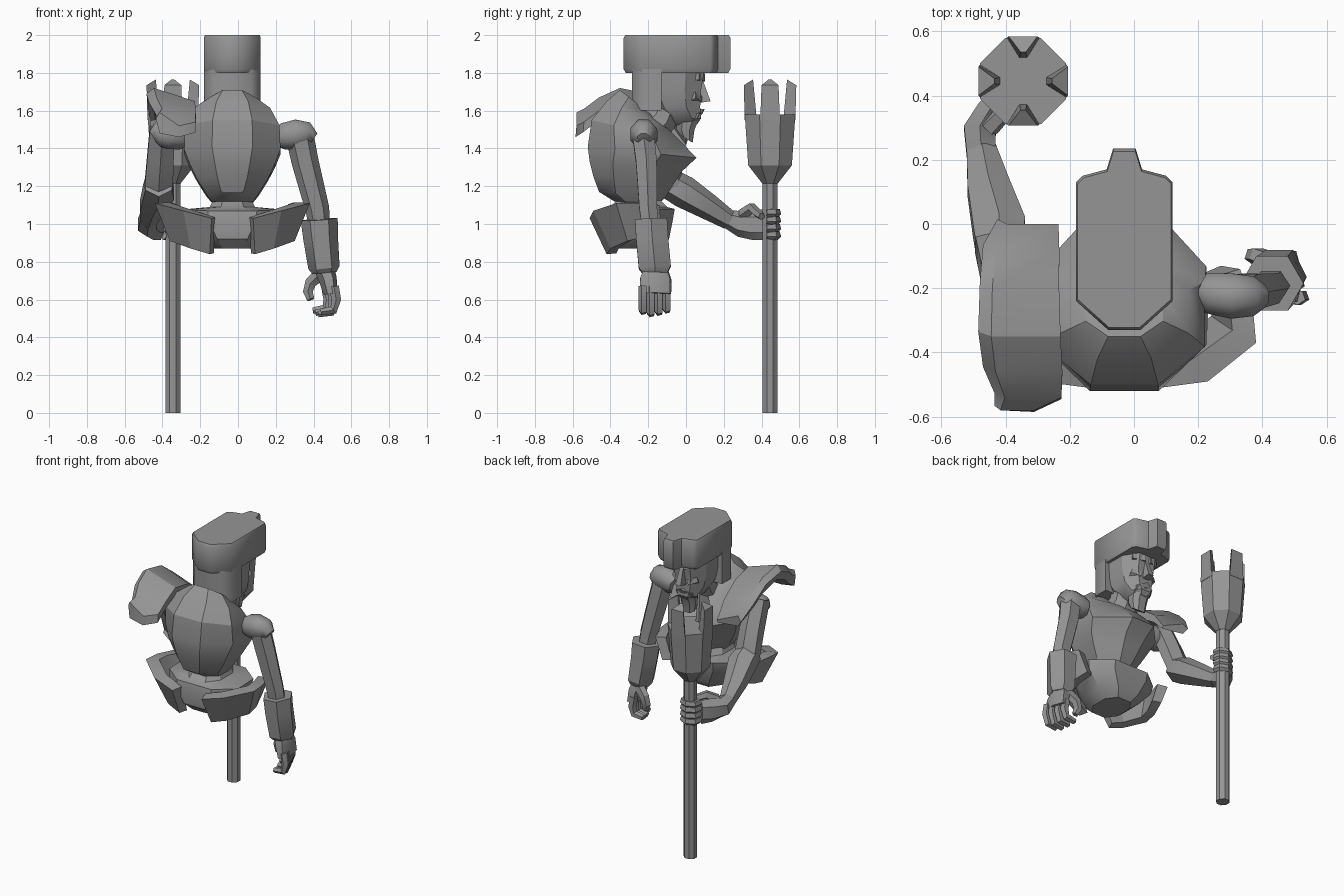
import bpy, bmesh, math
from mathutils import Vector as V

CX = -0.03  # centre line of the body
mat = bpy.data.materials.new("stone grey")
mat.diffuse_color = (0.3, 0.3, 0.3, 1)


def finish(name, bm, smooth=30):
    bmesh.ops.recalc_face_normals(bm, faces=bm.faces[:])
    me = bpy.data.meshes.new(name)
    bm.to_mesh(me)
    bm.free()
    me.materials.append(mat)
    ob = bpy.data.objects.new(name, me)
    bpy.context.collection.objects.link(ob)
    bpy.ops.object.select_all(action='DESELECT')
    ob.select_set(True)
    bpy.context.view_layer.objects.active = ob
    bpy.ops.object.shade_smooth_by_angle(angle=math.radians(smooth))
    return ob


def loft(name, rings, smooth=30):
    """Skin a list of equal-length point rings and cap both ends."""
    bm = bmesh.new()
    vs = [[bm.verts.new(p) for p in r] for r in rings]
    n = len(vs[0])
    for a, b in zip(vs, vs[1:]):
        for i in range(n):
            j = (i + 1) % n
            bm.faces.new((a[i], a[j], b[j], b[i]))
    bm.faces.new(vs[0])
    bm.faces.new(vs[-1])
    return finish(name, bm, smooth)


OCT = [(1, -.45), (1, .45), (.5, 1), (-.5, 1), (-1, .45), (-1, -.45), (-.5, -1), (.5, -1)]
CHEST = [(1, -.5), (1, .35), (.33, 1), (-.33, 1), (-1, .35), (-1, -.5), (-.42, -1), (.42, -1)]


def slab(hw, yb, zb, yf, zf, shape=OCT):
    """Eight-sided ring, tilted from its back edge to its front edge."""
    return [(CX + u * hw, yb + (yf - yb) * (v + 1) / 2, zb + (zf - zb) * (v + 1) / 2) for u, v in shape]


def tube(name, path, sizes, n=6, side=(1, 0, 0), smooth=30):
    """Sweep an n-gon along a path; sizes are (half width along side, half depth)."""
    pts = [V(p) for p in path]
    rings = []
    for i, p in enumerate(pts):
        t = (pts[min(i + 1, len(pts) - 1)] - pts[max(i - 1, 0)]).normalized()
        s = V(side)
        s = (s - t * s.dot(t)).normalized()
        w = t.cross(s)
        k = 1 / math.cos(math.pi / n)
        rings.append([p + s * (sizes[i][0] * k * math.cos(a)) + w * (sizes[i][1] * k * math.sin(a))
                      for a in [math.tau * (q + .5) / n for q in range(n)]])
    return loft(name, rings, smooth)


# torso with a jutting chest
loft("torso", [slab(*r, CHEST) for r in (
    (.11, -.38, 1.12, -.14, 1.11), (.14, -.46, 1.17, -.11, 1.14), (.19, -.49, 1.25, -.06, 1.22),
    (.225, -.51, 1.33, -.02, 1.28), (.255, -.52, 1.41, .055, 1.35), (.25, -.50, 1.55, -.03, 1.44),
    (.20, -.42, 1.65, -.10, 1.51), (.12, -.35, 1.71, -.16, 1.56))])
# pelvis, flaring up to meet the hip plates
loft("pelvis", [slab(.10, -.38, .87, -.13, .87), slab(.16, -.43, .92, -.09, .92),
                slab(.25, -.44, 1.02, -.07, 1.02), slab(.26, -.43, 1.07, -.06, 1.08),
                slab(.12, -.40, 1.09, -.10, 1.09), slab(.10, -.36, 1.13, -.14, 1.13)])

# hip plates, mirrored about the body
for s, nm in ((1, "right"), (-1, "left")):
    stations = [((.11, -.51, 1.03), (.12, -.42, .84)), ((.26, -.49, 1.07), (.22, -.40, .87)),
                ((.41, -.37, 1.11), (.33, -.31, .91)), ((.40, -.26, 1.11), (.33, -.23, .93)),
                ((.36, -.14, 1.10), (.30, -.13, .96))]
    rings = []
    for st in stations:
        out = [(CX + s * x, y, z) for x, y, z in st]
        inn = [(CX + s * x * .82, -.22 + (y + .22) * .74, z + .005) for x, y, z in st]
        rings.append([out[0], out[1], inn[1], inn[0]])
    loft(nm + "_hip_plate", rings, 25)

# hat: bevelled outline with a peak at the front
half = [(.05, -.33), (.15, -.24), (.15, .13), (.13, .15), (.055, .17), (.035, .235)]
outline = half + [(-x, y) for x, y in reversed(half)]


def hat_ring(z, k):
    return [(CX + x * k, -.05 + (y + .05) * k, z) for x, y in outline]


loft("hat", [hat_ring(1.80, .96), hat_ring(1.82, 1), hat_ring(1.985, 1), hat_ring(2.0, .97)], 50)

# head, neck guard and neck
loft("head", [slab(.04, -.06, 1.52, .06, 1.53), slab(.075, -.10, 1.55, .08, 1.56),
              slab(.105, -.19, 1.62, .075, 1.62), slab(.12, -.24, 1.71, .08, 1.71),
              slab(.125, -.26, 1.83, .10, 1.83)])
tube("neck", [(CX, -.22, 1.46), (CX, -.13, 1.56), (CX, -.08, 1.68)], [(.11, .10), (.09, .085), (.085, .08)], 8)
guard = [(-.15, -.13), (-.15, -.23), (-.10, -.285), (.10, -.285), (.15, -.23), (.15, -.13), (.11, -.13), (-.11, -.13)]
loft("neck_guard", [[(CX + x, y, z) for x, y in guard] for z in (1.60, 1.82)], 50)

# face: nose, brow, cheeks, moustache and beard
loft("nose", [[(CX - .025, .06, 1.64), (CX + .025, .06, 1.64), (CX + .02, .13, 1.65), (CX - .02, .13, 1.65)],
              [(CX - .012, .06, 1.76), (CX + .012, .06, 1.76), (CX + .012, .09, 1.76), (CX - .012, .09, 1.76)]])
loft("moustache", [[(CX + x, y, z) for y, z in ((.03, zz), (yf, zz), (yf - .015, zz - .03), (.03, zz - .04))]
                   for x, zz, yf in ((-.06, 1.585, .07), (0, 1.61, .10), (.06, 1.585, .07))])
loft("beard", [slab(.045, -.03, 1.47, .035, 1.43), slab(.055, -.05, 1.50, .045, 1.50), slab(.06, -.05, 1.57, .075, 1.57)])
for s, nm in ((1, "right"), (-1, "left")):
    tube(nm + "_brow", [(CX + s * .012, .085, 1.775), (CX + s * .09, .055, 1.78)], [(.018, .02), (.015, .018)], 4, (0, 1, 0))
    tube(nm + "_cheek", [(CX + s * .03, .068, 1.66), (CX + s * .085, .035, 1.68)], [(.018, .022), (.018, .022)], 5, (0, 1, 0))

# right arm
tube("right_shoulder", [(.21, -.20, 1.46), (.245, -.215, 1.465), (.31, -.225, 1.475), (.365, -.225, 1.475), (.40, -.225, 1.45)],
     [(.05, .05), (.065, .07), (.07, .078), (.062, .065), (.035, .035)], 8, (0, 1, 0), 50)
tube("right_upper_arm", [(.32, -.23, 1.50), (.355, -.21, 1.33), (.42, -.20, 1.08), (.43, -.19, 1.0)],
     [(.058, .065), (.055, .062), (.047, .055), (.045, .05)], 6, (0, 1, 0))
tube("right_forearm", [(.43, -.185, 1.025), (.437, -.18, .93), (.455, -.165, .77), (.458, -.165, .74)],
     [(.085, .085), (.085, .08), (.085, .072), (.065, .055)], 6, (0, 1, 0))
tube("right_palm", [(.455, -.165, .77), (.475, -.165, .71), (.49, -.165, .63)],
     [(.055, .045), (.078, .042), (.08, .032)], 6, (0, .95, -.2))
for i in range(4):
    y = -.228 + i * .042
    z = .012 * abs(i - 1.2)
    x = .018 - .014 * i
    tube("right_finger_%d" % (i + 1), [(.49 + x, y, .67), (.502 + x, y, .60), (.487 + x, y, .53 + z), (.42 + x, y, .52 + z)],
         [(.02, .022), (.02, .022), (.019, .02), (.016, .014)], 5, (0, 1, 0))
tube("right_thumb", [(.44, -.12, .74), (.385, -.10, .69), (.37, -.10, .64), (.385, -.11, .60)],
     [(.025, .03), (.024, .026), (.022, .022), (.017, .017)], 5, (0, 1, 0))

# left arm
tube("left_shoulder", [(-.27, -.20, 1.46), (-.305, -.215, 1.465), (-.37, -.225, 1.475), (-.425, -.225, 1.475), (-.45, -.225, 1.46)],
     [(.05, .05), (.065, .07), (.07, .078), (.062, .065), (.035, .035)], 8, (0, 1, 0), 50)
tube("left_upper_arm", [(-.40, -.21, 1.53), (-.41, -.13, 1.36), (-.42, -.06, 1.20), (-.42, -.03, 1.14)],
     [(.065, .06), (.07, .06), (.075, .055), (.05, .04)], 6)
tube("left_forearm", [(-.42, -.09, 1.215), (-.42, -.01, 1.17), (-.455, .12, 1.09), (-.475, .23, 1.02)],
     [(.07, .07), (.082, .075), (.065, .06), (.045, .045)], 6)
tube("left_palm", [(-.475, .21, 1.03), (-.48, .29, 1.0), (-.445, .36, .995), (-.41, .42, .995)],
     [(.045, .04), (.05, .06), (.04, .07), (.02, .07)], 6)
# fingers curl around the staff
for i in range(4):
    z = .94 + i * .04
    tube("left_finger_%d" % (i + 1), [(-.345 + .054 * math.cos(a), .435 + .05 * math.sin(a), z) for a in
                                      [math.radians(d) for d in (200, 145, 90, 40, -10)]],
         [(.02, .016)] * 4 + [(.015, .012)], 5, (0, 0, 1))
tube("left_thumb", [(-.45, .30, 1.05), (-.40, .35, 1.085), (-.345, .375, 1.06), (-.30, .40, 1.04)],
     [(.026, .026), (.024, .022), (.02, .02), (.016, .016)], 5, (0, 0, 1))

# shoulder guard: arched plate, raised at its outer edge
arch = [(-.58, 1.58, 1.50, -.37, .065), (-.54, 1.60, 1.525, -.325, .11), (-.46, 1.66, 1.59, -.34, .13),
        (-.35, 1.71, 1.64, -.35, .135), (-.20, 1.68, 1.60, -.35, .13), (-.08, 1.59, 1.52, -.345, .125),
        (0, 1.48, 1.44, -.325, .10)]
rings = []
for y, zt, zb, cx, hw in arch:
    rings.append([(cx - hw, y + .015, zt - .02), (cx - hw * .7, y, zt + .01), (cx + hw * .9, y, zt - .06),
                  (cx + hw * .9, y - .005, zb - .04), (cx - hw * .7, y, zb - .02)])
loft("shoulder_guard", rings)

# staff with a four-pronged head
SX, SY = -.345, .445


def circle(r, z, n=8):
    return [(SX + r * math.cos(math.tau * (i + .5) / n), SY + r * math.sin(math.tau * (i + .5) / n), z) for i in range(n)]


loft("staff_shaft", [circle(.043, 0), circle(.043, 1.26)])
loft("staff_cup", [circle(.045, 1.215), circle(.125, 1.31), circle(.145, 1.58)], 25)
for k in range(4):
    a = math.tau * k / 4
    c, s = math.cos(a), math.sin(a)
    prong = [[(.134, -.052, 1.55), (.134, .052, 1.55), (.07, .012, 1.55), (.07, -.012, 1.55)],
             [(.139, -.045, 1.735), (.139, .045, 1.735), (.09, .008, 1.765), (.09, -.008, 1.765)]]
    loft("staff_prong_%d" % (k + 1), [[(SX + x * c - y * s, SY + x * s + y * c, z) for x, y, z in r] for r in prong], 25)
